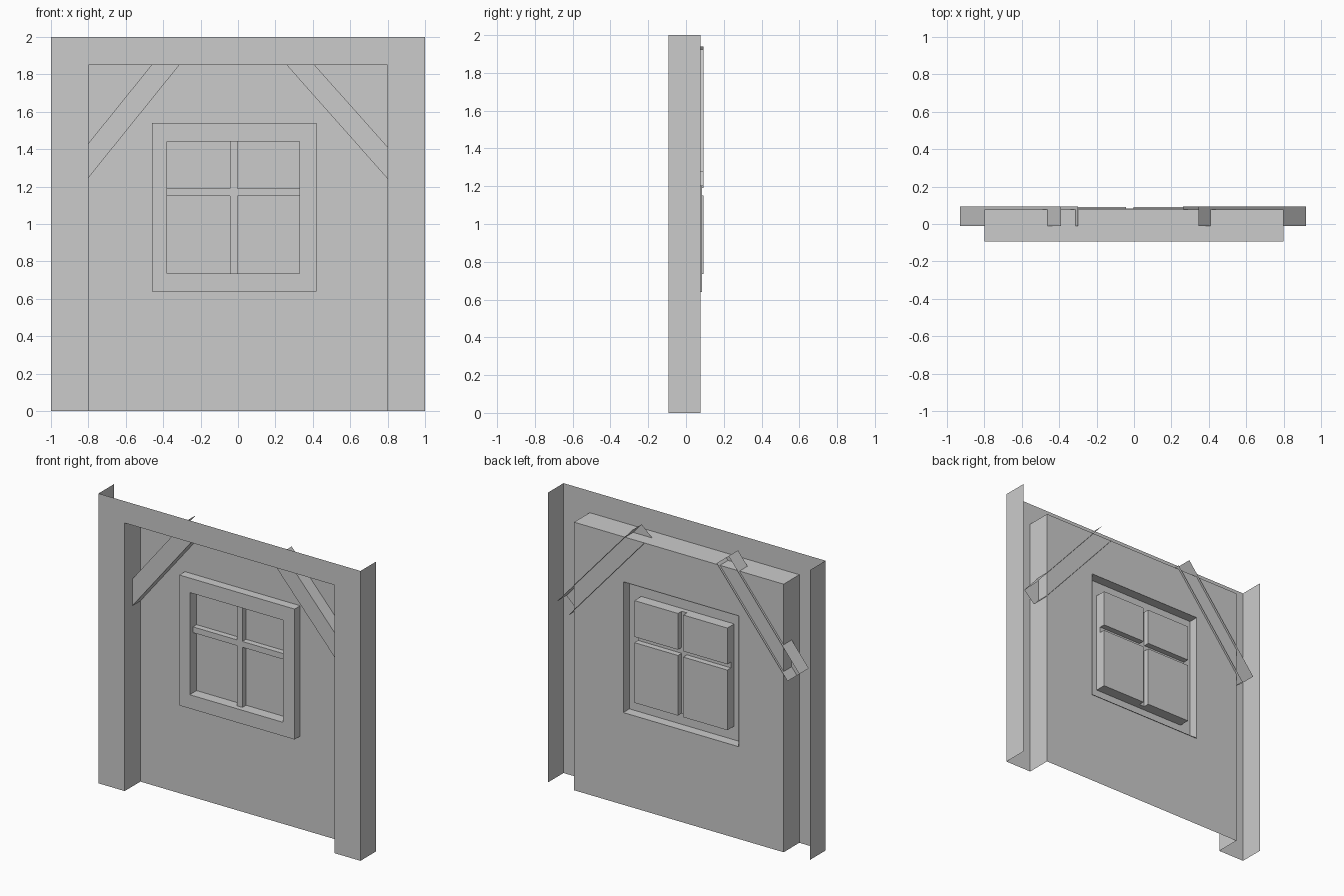
import bpy, bmesh

if "Cube" in bpy.data.objects:
    bpy.data.objects.remove(bpy.data.objects["Cube"])

FRONT, PANEL, BACK = -0.093, 0.078, 0.093     # main depth levels along y


def finish(name, bm):
    bmesh.ops.remove_doubles(bm, verts=bm.verts, dist=1e-5)
    mesh = bpy.data.meshes.new(name)
    bm.to_mesh(mesh)
    bm.free()
    obj = bpy.data.objects.new(name, mesh)
    bpy.context.collection.objects.link(obj)
    return obj


def quad(bm, *pts):
    bm.faces.new([bm.verts.new(p) for p in pts])


def relief(name, xs, zs, rows, side, cap):
    """Stepped open-backed shell: one depth per grid cell (rows run upward, None = hole).
    side / cap are the depths the outer left-right / bottom-top edges return to."""
    bm = bmesh.new()
    nx, nz = len(xs) - 1, len(zs) - 1
    for j in range(nz):
        for i in range(nx):
            y = rows[j][i]
            if y is not None:
                quad(bm, (xs[i], y, zs[j]), (xs[i+1], y, zs[j]),
                     (xs[i+1], y, zs[j+1]), (xs[i], y, zs[j+1]))
    # upright returns
    for j in range(nz):
        line = [side] + rows[j] + [side]
        for x, a, b in zip(xs, line, line[1:]):
            if None not in (a, b) and a != b:
                quad(bm, (x, a, zs[j]), (x, b, zs[j]), (x, b, zs[j+1]), (x, a, zs[j+1]))
    # level returns
    for i in range(nx):
        line = [cap] + [r[i] for r in rows] + [cap]
        for z, a, b in zip(zs, line, line[1:]):
            if None not in (a, b) and a != b:
                quad(bm, (xs[i], a, z), (xs[i+1], a, z), (xs[i+1], b, z), (xs[i], b, z))
    return finish(name, bm)


def brace(name, corners):
    """Diagonal channel: front face plus its two long sides, open ends and back."""
    bm = bmesh.new()
    y = -0.01
    a, b, c, d = corners                       # counter-clockwise from the front
    quad(bm, *[(x, y, z) for x, z in corners])
    for p, q in ((a, b), (c, d)):              # long edges
        quad(bm, (q[0], y, q[1]), (p[0], y, p[1]), (p[0], BACK, p[1]), (q[0], BACK, q[1]))
    finish(name, bm)


# Wall: two posts, top beam and recessed panel with a window hole
F, P = FRONT, PANEL
relief("timber_wall",
       [-1, -0.8, -0.46, 0.42, 0.8, 1], [0, 0.64, 1.54, 1.85, 2],
       [[F, P, P, P, F],
        [F, P, None, P, F],
        [F, P, P, P, F],
        [F, F, F, F, F]],
       side=P, cap=None)

# Window: raised surround, recessed glazing bars, four panes
S, B, G = 0.017, 0.052, 0.092
pane_row, bar_row, edge_row = [S, G, B, G, S], [S, B, B, B, S], [S] * 5
relief("window",
       [-0.46, -0.38, -0.043, -0.003, 0.33, 0.42],
       [0.64, 0.735, 1.15, 1.19, 1.44, 1.54],
       [edge_row, pane_row, bar_row, pane_row, edge_row],
       side=0.084, cap=0.084)

# Corner braces
brace("left_brace", [(-0.84, 1.197), (-0.30, 1.867), (-0.39, 1.94), (-0.93, 1.27)])
brace("right_brace", [(0.262, 1.848), (0.837, 1.2), (0.92, 1.277), (0.345, 1.923)])
